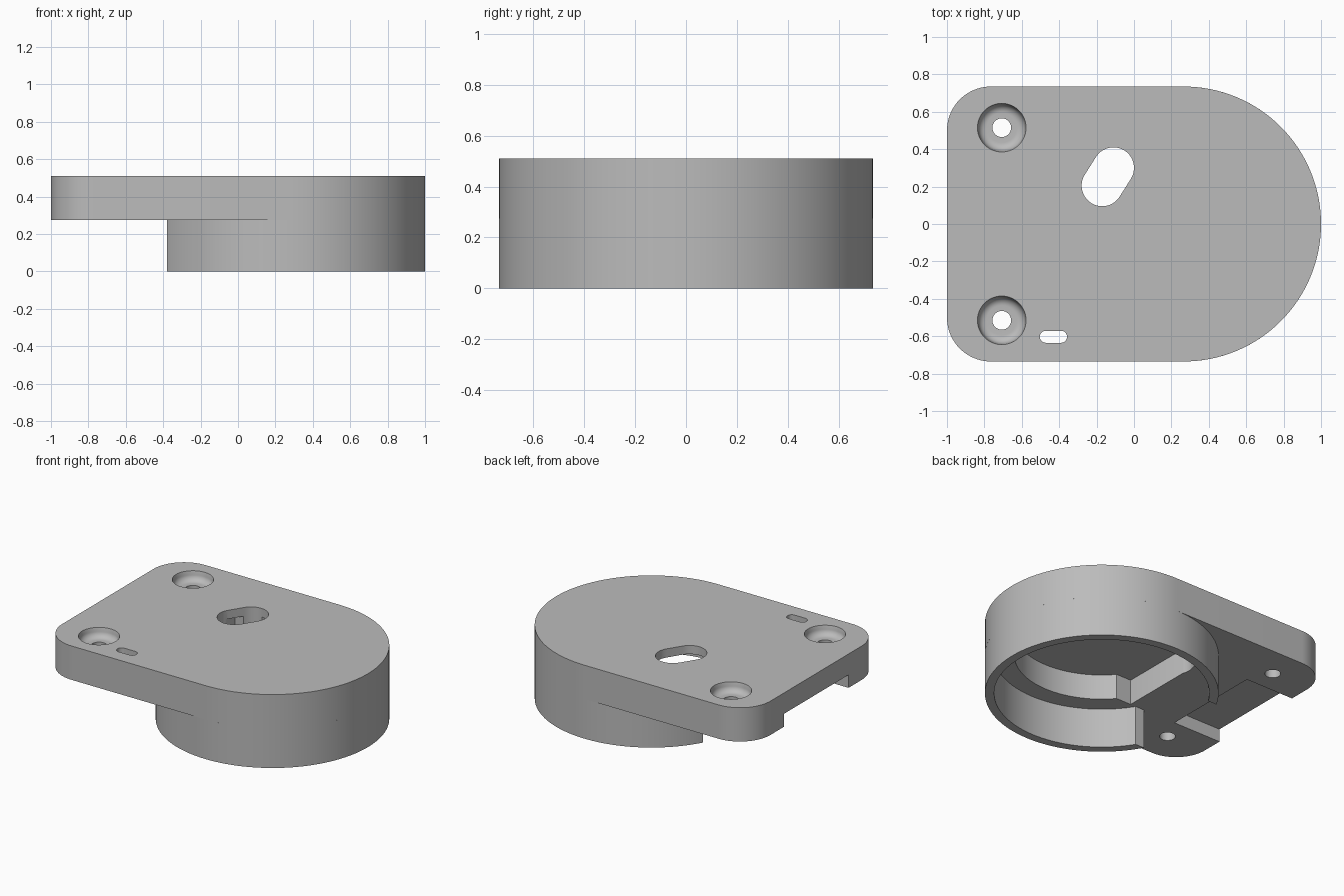
import bpy, bmesh
from math import sin, cos, pi, radians, asin, atan2
from mathutils import Vector

if "Cube" in bpy.data.objects:
    bpy.data.objects.remove(bpy.data.objects["Cube"], do_unlink=True)

grey = bpy.data.materials.new("plain grey")
grey.use_nodes = True
colour = (0.5, 0.5, 0.5, 1)
grey.diffuse_color = colour
grey.node_tree.nodes["Principled BSDF"].inputs["Base Color"].default_value = colour

# Main dimensions
R = 0.735            # round end and half width
CX = 1 - R           # centre of the round end
TOP, UNDER = 0.51, 0.275
CORNER = 0.235
OPEN = 0.355         # half width of the rear opening
RIM_IN, BORE = 0.677, 0.55


def arc(cx, cy, r, start, end, n):
    return [(cx + r * cos(start + (end - start) * i / n),
             cy + r * sin(start + (end - start) * i / n)) for i in range(n + 1)]


def make_object(name, bm):
    bmesh.ops.recalc_face_normals(bm, faces=bm.faces[:])
    mesh = bpy.data.meshes.new(name)
    bm.to_mesh(mesh)
    bm.free()
    mesh.materials.append(grey)
    obj = bpy.data.objects.new(name, mesh)
    bpy.context.collection.objects.link(obj)
    return obj


def prism(name, outline, z0, z1):
    bm = bmesh.new()
    face = bm.faces.new([bm.verts.new((x, y, z0)) for x, y in outline])
    up = bmesh.ops.extrude_face_region(bm, geom=[face])["geom"]
    bmesh.ops.translate(bm, vec=(0, 0, z1 - z0),
                        verts=[v for v in up if isinstance(v, bmesh.types.BMVert)])
    return make_object(name, bm)


def capsule(name, a, b, r):
    turn = atan2(b[1] - a[1], b[0] - a[0])
    outline = (arc(*b, r, turn - pi / 2, turn + pi / 2, 20)
               + arc(*a, r, turn + pi / 2, turn + 3 * pi / 2, 20))
    return prism(name, outline, 0.1, 0.7)


def lathe(name, profile, x, y, n=48):
    bm = bmesh.new()
    rings = [[bm.verts.new((x + r * cos(2 * pi * i / n), y + r * sin(2 * pi * i / n), z))
              for i in range(n)] for r, z in profile]
    for low, high in zip(rings, rings[1:]):
        for i in range(n):
            j = (i + 1) % n
            bm.faces.new((low[i], low[j], high[j], high[i]))
    bm.faces.new(rings[0])
    bm.faces.new(rings[-1])
    return make_object(name, bm)


def cut(obj, cutters):
    for cutter in cutters:
        cutter.hide_render = True
        mod = obj.modifiers.new(cutter.name, "BOOLEAN")
        mod.operation, mod.solver, mod.object = "DIFFERENCE", "EXACT", cutter
    bpy.context.view_layer.update()
    graph = bpy.context.evaluated_depsgraph_get()
    mesh = bpy.data.meshes.new_from_object(obj.evaluated_get(graph))
    obj.modifiers.clear()
    obj.data = mesh
    for cutter in cutters:
        bpy.data.objects.remove(cutter, do_unlink=True)


# Plate: one round end, two rounded corners
k = CORNER
outline = (arc(CX, 0, R, -pi / 2, pi / 2, 80)
           + arc(k - 1, R - k, k, pi / 2, pi, 20)
           + arc(k - 1, k - R, k, pi, 3 * pi / 2, 20))
plate = prism("mounting_plate", outline, UNDER, TOP)

# Round pocket with a squared rear, and the shallow cable channel
a = pi - asin(OPEN / BORE)
pocket = prism("pocket_cutter", arc(CX, 0, BORE, -a, a, 80)
               + [(-0.27, OPEN), (-0.27, -OPEN)], 0.1, 0.45)
channel = prism("channel_cutter", [(-1.2, -OPEN), (-0.63, -OPEN),
                                   (-0.63, OPEN), (-1.2, OPEN)], 0.1, 0.365)

# Through openings
window = capsule("window_cutter", (-0.17, 0.205), (-0.11, 0.3), 0.11)
slot = capsule("slot_cutter", (-0.472, -0.603), (-0.39, -0.603), 0.032)

# Screw holes with a rounded seat
seat = [(0.05, 0.1), (0.05, 0.445)]
seat += [(0.08 + 0.045 * sin(t * pi / 16), 0.49 - 0.045 * cos(t * pi / 16)) for t in range(9)]
seat += [(0.13, TOP), (0.13, 0.7)]
screws = [lathe("screw_cutter", seat, -0.707, side * 0.515) for side in (1, -1)]

cut(plate, [pocket, channel, window, slot] + screws)

# Rim wall under the plate, open at the rear
outer, inner = pi - asin(OPEN / R), pi - asin(OPEN / RIM_IN)
rim = prism("rim_wall", arc(CX, 0, R, -outer, outer, 128)
            + arc(CX, 0, RIM_IN, inner, -inner, 128), 0, UNDER)

# Smooth curves, sharp edges
bpy.ops.object.select_all(action="DESELECT")
for obj in (plate, rim):
    obj.select_set(True)
    bpy.context.view_layer.objects.active = obj
bpy.ops.object.shade_smooth_by_angle(angle=radians(30))
